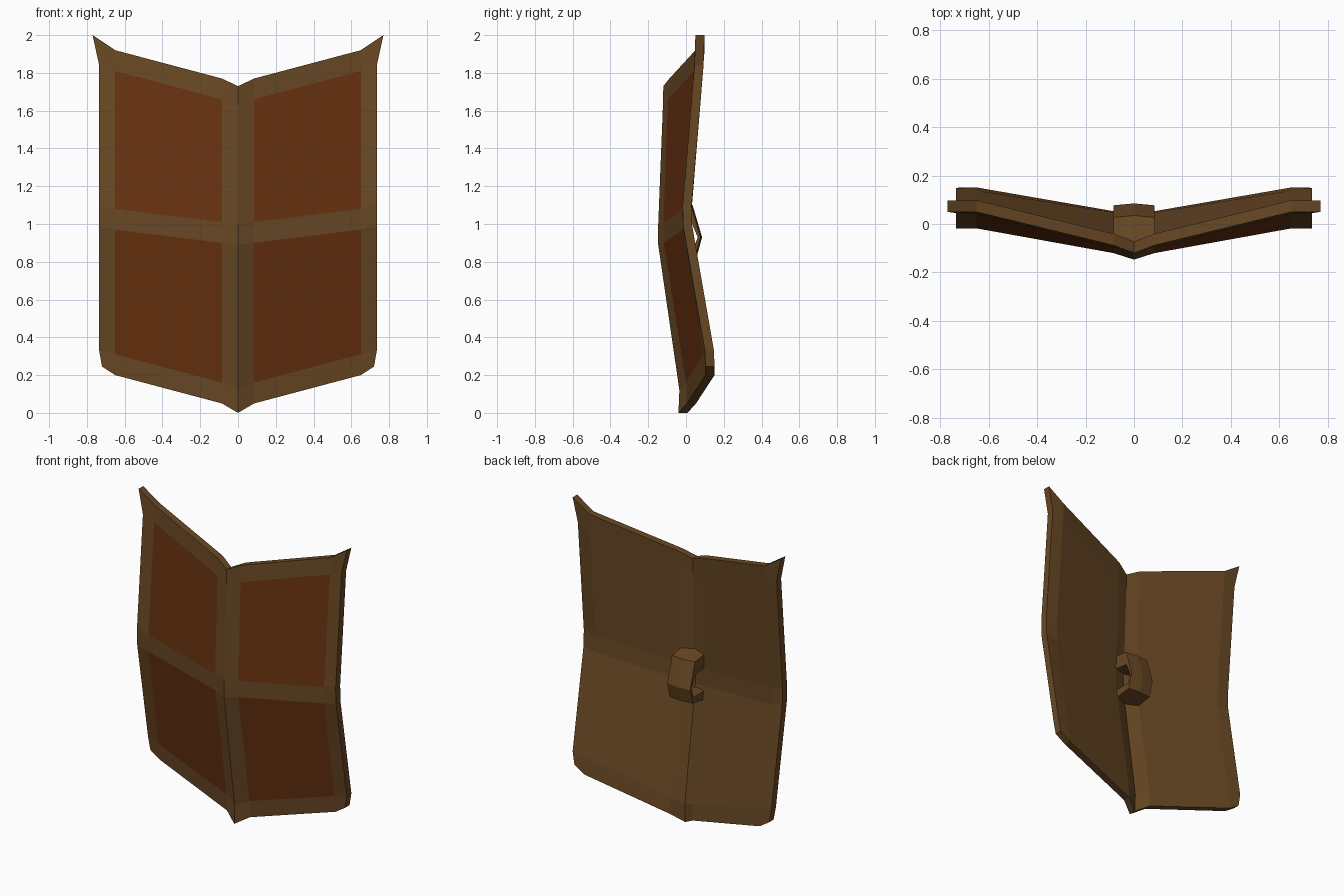
import bpy, bmesh

if "Cube" in bpy.data.objects:
    bpy.data.objects.remove(bpy.data.objects["Cube"])


def material(name, rgb):
    m = bpy.data.materials.new(name)
    m.diffuse_color = (*rgb, 1)
    m.use_nodes = True
    m.node_tree.nodes["Principled BSDF"].inputs["Base Color"].default_value = m.diffuse_color
    return m


wood = material("brown_wood", (0.14, 0.065, 0.018))
rust = material("rust_panel", (0.14, 0.032, 0.005))


def make_object(name, bm, mats):
    bmesh.ops.recalc_face_normals(bm, faces=bm.faces)
    me = bpy.data.meshes.new(name)
    bm.to_mesh(me)
    bm.free()
    for m in mats:
        me.materials.append(m)
    ob = bpy.data.objects.new(name, me)
    bpy.context.collection.objects.link(ob)
    return ob


# Shield half: columns from the centre ridge to the outer rim, each bottom to top
cols = [
    ([0] * 6,
     [-.04, -.035, -.147, -.147, -.122, -.12],
     [0, .12, .89, 1.0, 1.63, 1.73]),
    ([.085] * 6,
     [.005, 0, -.118, -.12, -.095, -.088],
     [.05, .16, .90, 1.01, 1.66, 1.77]),
    ([.65] * 6,
     [.103, .09, -.018, -.018, .042, .05],
     [.20, .31, .97, 1.08, 1.81, 1.92]),
    ([.72, .735, .735, .735, .735, .77],
     [.103, .10, -.015, -.018, .045, .05],
     [.245, .33, .99, 1.10, 1.84, 2.0]),
]
bm = bmesh.new()
grid = [[bm.verts.new(p) for p in zip(*c)] for c in cols]
for i in range(3):
    for j in range(5):
        f = bm.faces.new((grid[i][j], grid[i + 1][j],
                          grid[i + 1][j + 1], grid[i][j + 1]))
        # Rust panels sit inside the wooden frame strips
        f.material_index = 1 if i == 1 and j in (1, 3) else 0

# Thickness towards the back, all wood
ext = bmesh.ops.extrude_face_region(bm, geom=bm.faces[:], use_keep_orig=True)["geom"]
back = [g for g in ext if isinstance(g, bmesh.types.BMVert)]
bmesh.ops.translate(bm, verts=back, vec=(0, .048, 0))
for g in ext:
    if isinstance(g, bmesh.types.BMFace):
        g.material_index = 0

# Open the centre seam, then mirror the half
seam = [f for f in bm.faces if all(abs(v.co.x) < 1e-5 for v in f.verts)]
bmesh.ops.delete(bm, geom=seam, context='FACES_ONLY')
shield = make_object("shield_body", bm, [wood, rust])
mod = shield.modifiers.new("mirror", 'MIRROR')
mod.use_clip = True

# Grip: bent strap profile (y, z) swept across the back with a slight bow
profile = [(-.11, 1.12), (.027, 1.10), (.077, .93), (.05, .83), (-.09, .81),
           (-.09, .87), (.04, .87), (.062, .93), (.028, 1.01), (-.11, 1.03)]
bm = bmesh.new()
rings = [[bm.verts.new((x, y + bow, z)) for y, z in profile]
         for x, bow in ((-.085, 0), (0, .008), (.085, 0))]
n = len(profile)
for a, b in zip(rings, rings[1:]):
    for k in range(n):
        bm.faces.new((a[k], a[(k + 1) % n], b[(k + 1) % n], b[k]))
bm.faces.new(rings[0])
bm.faces.new(rings[-1])
make_object("hand_grip", bm, [wood])
